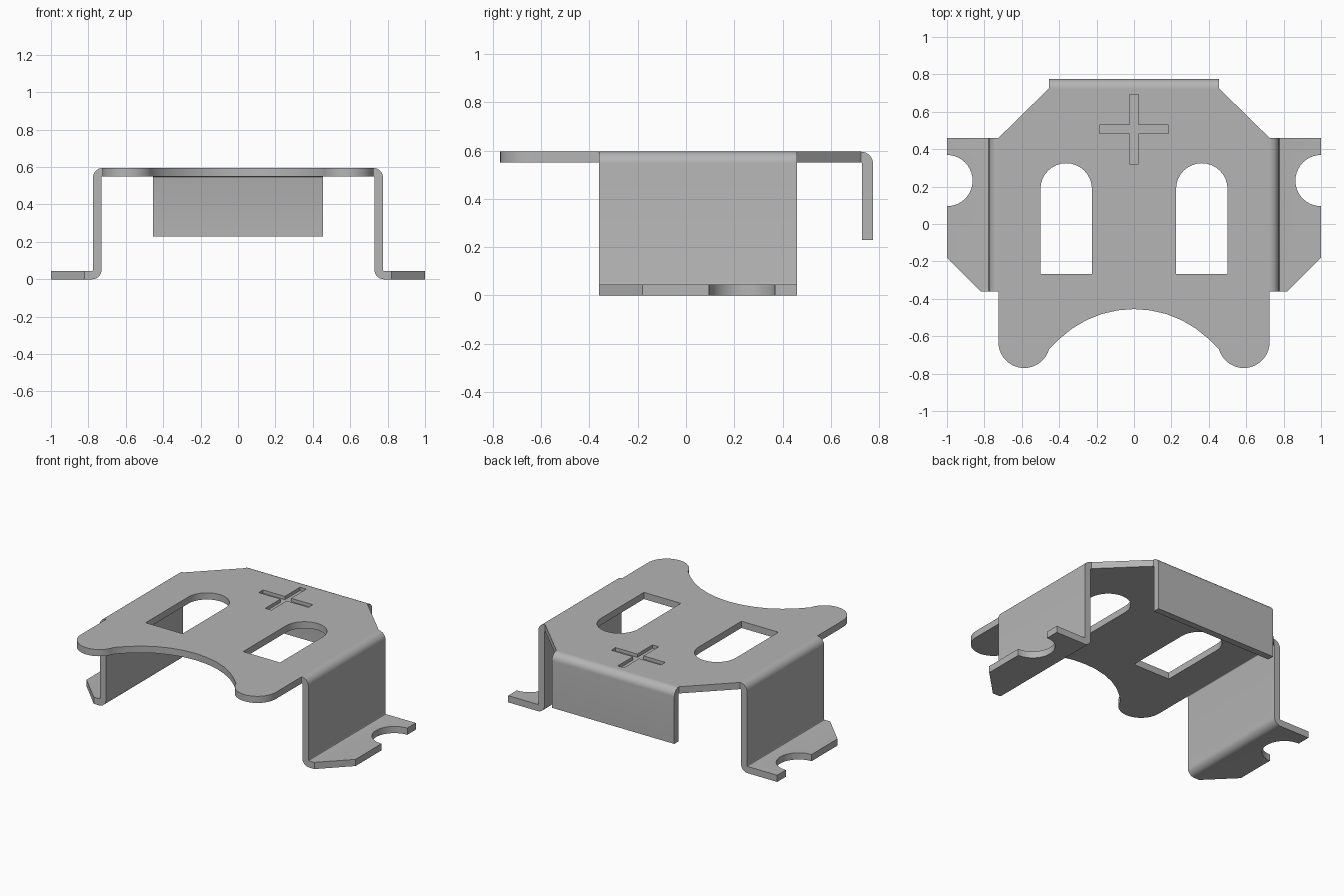
import bpy, bmesh, math
from mathutils import Vector

cube = bpy.data.objects.get("Cube")
if cube:
    bpy.data.objects.remove(cube, do_unlink=True)

T = 0.045      # sheet thickness
TOP = 0.595    # height of the upper surface
BEND = 0.05    # outer bend radius

steel = bpy.data.materials.new("Grey steel")
steel.use_nodes = True
GREY = (0.46, 0.46, 0.46, 1)
steel.diffuse_color = GREY
steel.node_tree.nodes["Principled BSDF"].inputs["Base Color"].default_value = GREY


def arc(cx, cy, r, start, end, steps=12):
    """Points on an arc, angles in degrees."""
    return [(cx + r * math.cos(math.radians(start + (end - start) * i / steps)),
             cy + r * math.sin(math.radians(start + (end - start) * i / steps)))
            for i in range(steps + 1)]


def prism(name, outline, lo, hi, axis="z"):
    """Extrude a 2D outline between lo and hi along an axis."""
    place = {"x": lambda a, b, c: (c, a, b),
             "y": lambda a, b, c: (a, c, b),
             "z": lambda a, b, c: (a, b, c)}[axis]
    bm = bmesh.new()
    face = bm.faces.new([bm.verts.new(place(a, b, lo)) for a, b in outline])
    ext = bmesh.ops.extrude_face_region(bm, geom=[face])["geom"]
    bmesh.ops.translate(bm, vec=Vector(place(0, 0, hi - lo)),
                        verts=[v for v in ext if isinstance(v, bmesh.types.BMVert)])
    bmesh.ops.recalc_face_normals(bm, faces=bm.faces)
    mesh = bpy.data.meshes.new(name)
    bm.to_mesh(mesh)
    bm.free()
    mesh.materials.append(steel)
    obj = bpy.data.objects.new(name, mesh)
    bpy.context.collection.objects.link(obj)
    return obj


def activate(obj):
    bpy.ops.object.select_all(action="DESELECT")
    obj.select_set(True)
    bpy.context.view_layer.objects.active = obj


def cut(obj, outline, lo, hi):
    """Cut a vertical hole and discard the cutter."""
    cutter = prism("cutter", outline, lo, hi)
    cutter.hide_render = True
    mod = obj.modifiers.new("cut", "BOOLEAN")
    mod.operation, mod.solver, mod.object = "DIFFERENCE", "EXACT", cutter
    activate(obj)
    bpy.ops.object.modifier_apply(modifier=mod.name)
    bpy.data.objects.remove(cutter, do_unlink=True)


def finish(obj):
    activate(obj)
    bpy.ops.object.shade_smooth_by_angle(angle=math.radians(30))


# Top plate: chamfered rear, rounded front lobes, scooped front edge
half = [(0.455, 0.725), (0.725, 0.46), (0.725, -0.632)]
half += arc(0.587, -0.632, 0.138, 0, -164, 20)[1:]
R = 0.578
edge = math.degrees(math.asin(0.454 / R))
half += arc(0, -0.455 - R, R, 90 - edge, 90, 6)[1:]
outline = half + [(-x, y) for x, y in reversed(half[:-1])]
plate = prism("top_plate", outline, TOP - T, TOP)

# Arched slots
for s in (1, -1):
    slot = [(0.225, -0.267), (0.5, -0.267)] + arc(0.3625, 0.1875, 0.1375, 0, 180, 16)
    cut(plate, [(s * x, y) for x, y in slot], TOP - 0.1, TOP + 0.1)

# Shallow engraved cross
a, w, cy = 0.185, 0.023, 0.507
cross = [(a, -w), (a, w), (w, w), (w, a), (-w, a), (-w, w),
         (-a, w), (-a, -w), (-w, -w), (-w, -a), (w, -a), (w, -w)]
cut(plate, [(x, y + cy) for x, y in cross], TOP - 0.0225, TOP + 0.1)
finish(plate)

# Rear flange, bent down from the plate
r = BEND - T
flange = [(0.725, TOP - T), (0.725, TOP)]
flange += arc(0.725, TOP - BEND, BEND, 90, 0, 8)[1:]
flange += [(0.775, 0.23), (0.73, 0.23)]
flange += arc(0.725, TOP - BEND, r, 0, 90, 3)[:-1]
finish(prism("rear_flange", flange, -0.455, 0.455, "x"))

# Side legs: bend, wall, bend and foot in one strip
leg = [(0.725, TOP - T), (0.725, TOP)]
leg += arc(0.725, TOP - BEND, BEND, 90, 0, 8)[1:]
leg += arc(0.78, BEND, r, 180, 270, 3)
leg += [(1, T), (1, 0)]
leg += arc(0.78, BEND, BEND, 270, 180, 8)
leg += arc(0.725, TOP - BEND, r, 0, 90, 3)[:-1]
for s, side in ((1, "left"), (-1, "right")):
    obj = prism(side + "_leg", [(s * x, z) for x, z in leg], -0.36, 0.46, "y")
    # Round notch and cut-off front corner in the foot
    notch = arc(1, 0.232, 0.137, 90, 270, 20) + [(1.1, 0.095), (1.1, 0.369)]
    corner = [(0.81, -0.37), (1.01, -0.17), (1.1, -0.17), (1.1, -0.5), (0.81, -0.5)]
    for shape in (notch, corner):
        cut(obj, [(s * x, y) for x, y in shape], -0.1, 0.2)
    finish(obj)
